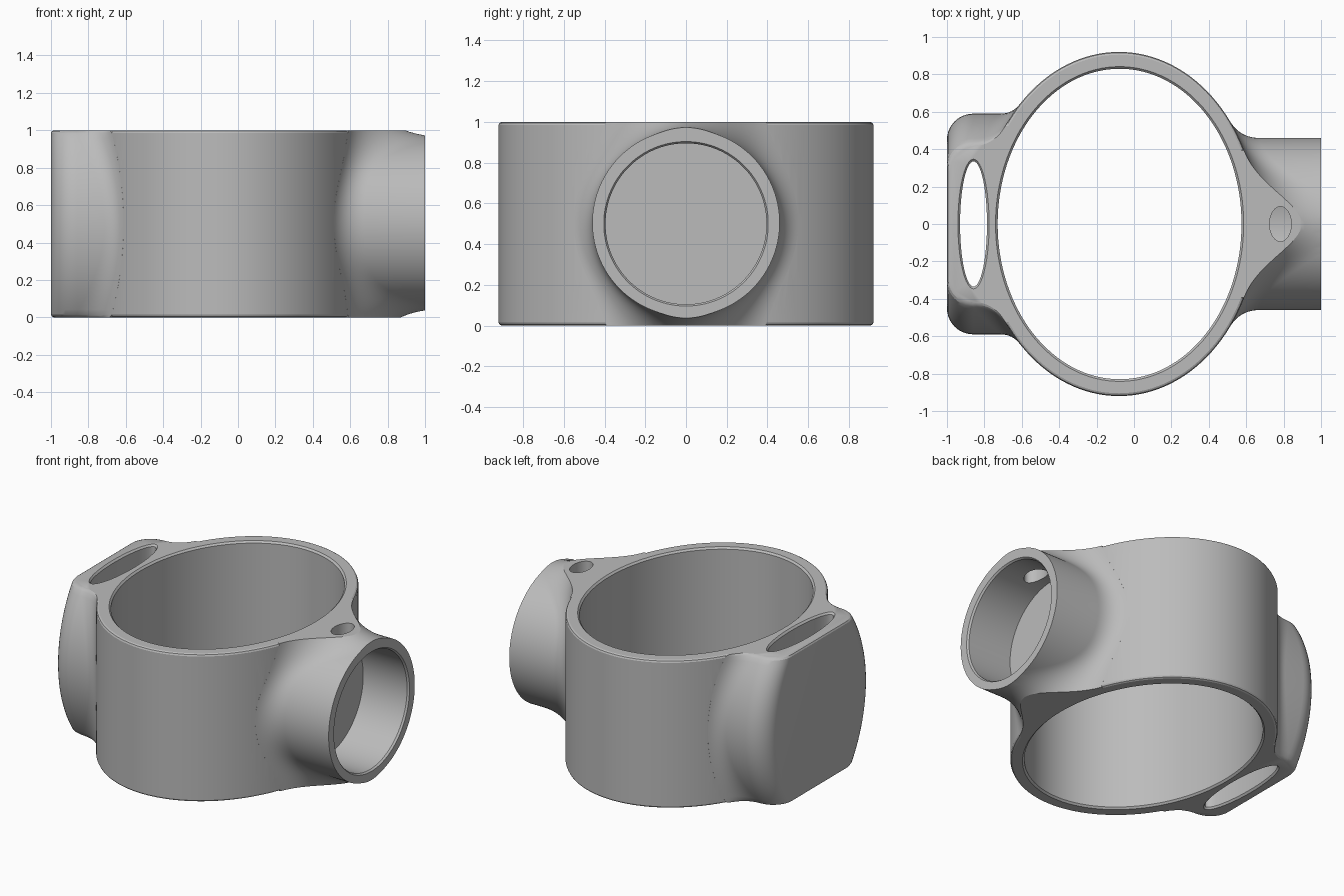
import bpy, bmesh
from math import sin, cos, sqrt, pi, tau, radians
from mathutils import Vector

cube = bpy.data.objects.get("Cube")
if cube:
    bpy.data.objects.remove(cube)

CX, RX, RY = -0.08, 0.74, 0.92      # outer oval of the main ring
MID = 0.505                         # height of the side tube axis
TUBE_R = 0.46

grey = bpy.data.materials.new("plain grey")
grey.use_nodes = True
grey.diffuse_color = (0.5, 0.5, 0.5, 1)
grey.node_tree.nodes["Principled BSDF"].inputs["Base Color"].default_value = (0.5, 0.5, 0.5, 1)


def loft(name, rings, clips=()):
    """Skin closed rings of points, cap the ends, then trim by planes."""
    bm = bmesh.new()
    loops = [[bm.verts.new(p) for p in ring] for ring in rings]
    n = len(loops[0])
    for a, b in zip(loops, loops[1:]):
        for i in range(n):
            j = (i + 1) % n
            bm.faces.new((a[i], a[j], b[j], b[i]))
    bm.faces.new(loops[0])
    bm.faces.new(loops[-1])
    for co, no in clips:
        cut = bmesh.ops.bisect_plane(bm, geom=bm.verts[:] + bm.edges[:] + bm.faces[:],
                                     plane_co=co, plane_no=no, clear_outer=True)
        edges = [e for e in cut["geom_cut"] if isinstance(e, bmesh.types.BMEdge)]
        bmesh.ops.edgeloop_fill(bm, edges=edges)
    bmesh.ops.recalc_face_normals(bm, faces=bm.faces[:])
    mesh = bpy.data.meshes.new(name)
    bm.to_mesh(mesh)
    bm.free()
    mesh.materials.append(grey)
    obj = bpy.data.objects.new(name, mesh)
    bpy.context.collection.objects.link(obj)
    return obj


def oval(name, cx, rx, ry, profile, n=128):
    """Upright oval solid from (height, inset) pairs."""
    return loft(name, [[(cx + (rx + d) * cos(tau * i / n), (ry + d) * sin(tau * i / n), z)
                        for i in range(n)] for z, d in profile])


def ring_point(y):
    """Distance of the outer ring wall from its centre line, and its slope."""
    s = sqrt(1 - (y / RY) ** 2)
    return RX * s, -RX * y / (RY * RY * s)


def bezier(a, b, c, steps):
    a, b, c = Vector(a), Vector(b), Vector(c)
    return [a * (1 - t) ** 2 + b * 2 * t * (1 - t) + c * t * t
            for t in [i / steps for i in range(steps + 1)]]


def combine(target, other, operation):
    mod = target.modifiers.new(operation.lower(), "BOOLEAN")
    mod.operation = operation
    mod.solver = "EXACT"
    mod.object = other
    bpy.context.view_layer.objects.active = target
    bpy.ops.object.modifier_apply(modifier=mod.name)
    bpy.data.objects.remove(other)


# Main oval ring, solid at first, with softened rims
body = oval("clamp_body", CX, RX, RY,
            [(0, -0.015), (0.005, -0.005), (0.015, 0), (0.985, 0), (0.995, -0.005), (1, -0.015)])


# Side tube that flares smoothly into the ring
def tube_profile(theta):
    c = abs(cos(theta))
    foot = 0.55 + 0.36 * sin(theta) ** 6
    x, slope = ring_point(foot * c)
    x += CX
    corner = x + slope * c * (TUBE_R - foot)
    reach = sqrt((x - corner) ** 2 + (foot - TUBE_R) ** 2)
    curve = bezier((x, foot), (corner, TUBE_R), (corner + reach, TUBE_R), 16)
    return [(0.3, foot)] + [tuple(p) for p in curve] + [(1.2, TUBE_R)]


N = 144
angles = [tau * (i + 0.5) / N for i in range(N)]
profiles = [tube_profile(a) for a in angles]
rings = [[(p[k][0], p[k][1] * cos(a), MID + p[k][1] * sin(a))
          for p, a in zip(profiles, angles)] for k in range(len(profiles[0]))]
tube = loft("side_tube", rings, [((0, 0, 1), (0, 0, 1)), ((0, 0, 0), (0, 0, -1)),
                                 ((1, 0, 0), (1, 0, 0))])


# Strap pad on the other side, bulging at mid height
def pad_outline(z, inset):
    w = 0.59 - (0.861 - sqrt(0.861 ** 2 - (z - 0.5) ** 2)) - inset
    foot = w + 0.05 + 0.06 * (2 * z - 1) ** 2
    x, slope = ring_point(foot)
    x, slope = CX - x, -slope
    corner = x + slope * (w - foot)
    reach = min(sqrt((x - corner) ** 2 + (foot - w) ** 2), 0.16)
    half = [Vector((x + 0.05, foot))]
    half += bezier((x, foot), (corner, w), (corner - reach, w), 10)
    back = -1 + inset
    r = 0.14
    half += [Vector((back + r - r * sin(a), w - r + r * cos(a)))
             for a in [pi / 2 * i / 10 for i in range(11)]]
    return [(p.x, p.y, z) for p in half] + [(p.x, -p.y, z) for p in reversed(half)]


levels = [(0, 0.015), (0.005, 0.005), (0.015, 0)]
levels += [(i / 24, 0) for i in range(1, 24)]
levels += [(0.985, 0), (0.995, 0.005), (1, 0.015)]
pad = loft("strap_pad", [pad_outline(z, d) for z, d in levels])

combine(body, tube, "UNION")
combine(body, pad, "UNION")

# Oval main opening and strap slot, with eased rims
flared = [(-0.04, 0.05), (0.012, 0), (0.988, 0), (1.04, 0.05)]
combine(body, oval("main_opening", -0.077, 0.652, 0.83, flared), "DIFFERENCE")
combine(body, oval("strap_slot", -0.858, 0.072, 0.335, flared, 64), "DIFFERENCE")

# Blind bore in the tube, with an eased mouth
bore = [[(x, r * cos(a), 0.5 + r * sin(a)) for a in angles]
        for x, r in ((0.66, 0.395), (0.988, 0.395), (1.05, 0.44))]
combine(body, loft("tube_bore", bore), "DIFFERENCE")

# Small oval hole from the top into the bore
combine(body, oval("pin_hole", 0.783, 0.058, 0.093, [(0.6, 0), (1.2, 0)], 48), "DIFFERENCE")

bpy.ops.object.select_all(action="DESELECT")
body.select_set(True)
bpy.context.view_layer.objects.active = body
bpy.ops.object.shade_smooth_by_angle(angle=radians(22))
